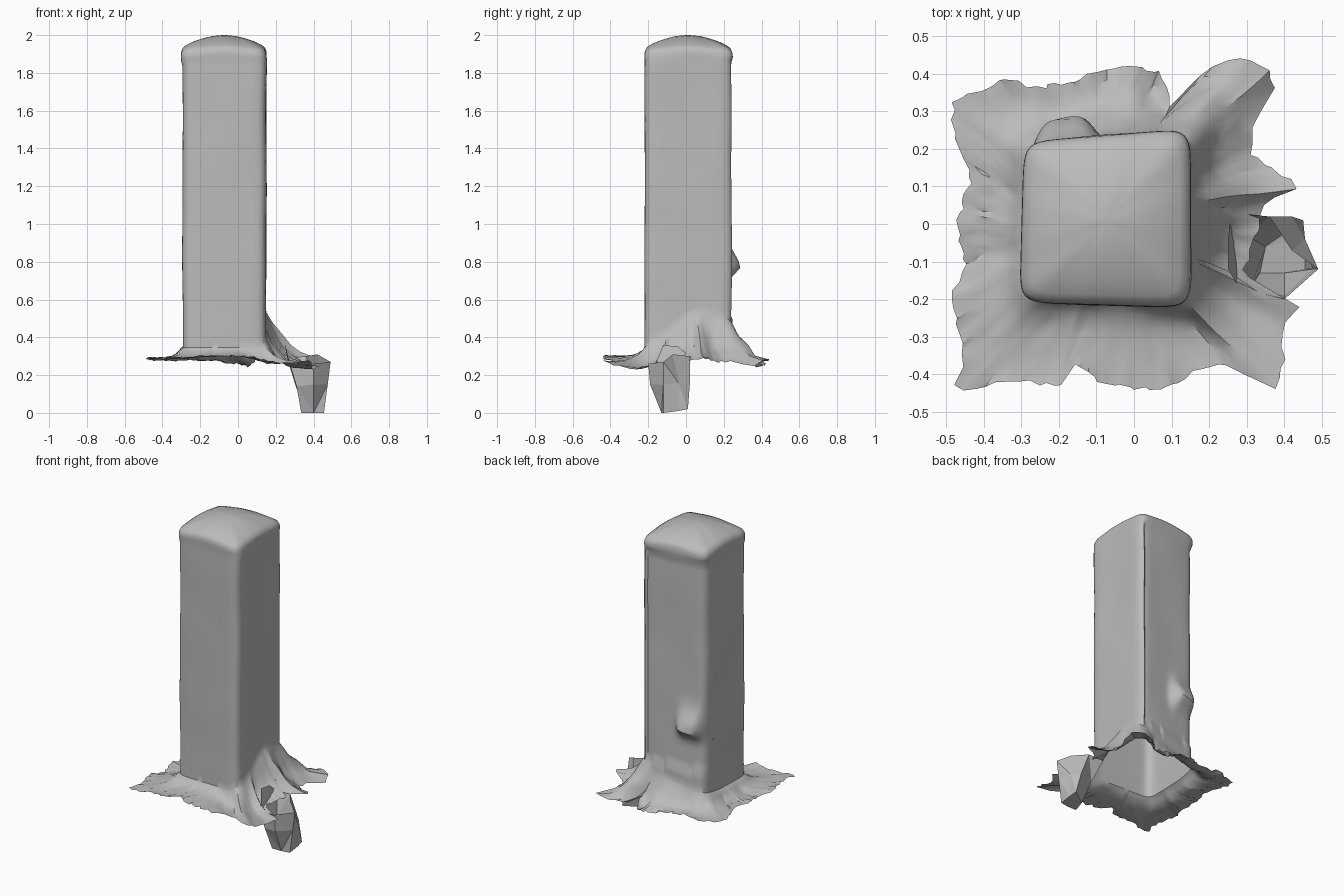
import bpy, bmesh, math, random
from mathutils import Vector, noise

if "Cube" in bpy.data.objects:
    bpy.data.objects.remove(bpy.data.objects["Cube"])

random.seed(4)
N = 144
CX, CY = -0.075, 0.01

stone = bpy.data.materials.new("pale grey stone")
stone.diffuse_color = (0.5, 0.5, 0.5, 1)
stone.use_nodes = True
stone.node_tree.nodes["Principled BSDF"].inputs["Base Color"].default_value = stone.diffuse_color

# ragged outer edge of the ground sheet: x, y, z
EDGE = [
    (.34, .02, .28), (.45, .09, .30), (.34, .06, .28), (.36, .15, .27), (.31, .19, .27),
    (.31, .27, .27), (.38, .35, .25), (.36, .41, .28), (.30, .44, .29), (.20, .42, .27),
    (.14, .37, .26), (.10, .31, .30), (.07, .40, .25), (0, .425, .26), (-.08, .415, .27),
    (-.14, .385, .28), (-.25, .36, .28), (-.35, .385, .28), (-.40, .35, .28), (-.48, .33, .29),
    (-.48, .22, .29), (-.43, .13, .29), (-.47, 0, .29), (-.45, -.12, .28), (-.49, -.20, .29),
    (-.45, -.35, .29), (-.48, -.44, .29), (-.30, -.42, .29), (-.19, -.43, .30), (-.16, -.37, .30),
    (-.07, -.43, .30), (.03, -.44, .30), (.10, -.43, .29), (.17, -.39, .27), (.25, -.37, .26),
    (.38, -.44, .28), (.40, -.34, .24), (.39, -.28, .23), (.44, -.22, .25), (.29, -.14, .26)]


def angle(p):
    return math.atan2(p[1] - CY, p[0] - CX) % (2 * math.pi)


ring = sorted((angle(p), Vector(p)) for p in EDGE)
ring = [(ring[-1][0] - 2 * math.pi, ring[-1][1])] + ring + [(ring[0][0] + 2 * math.pi, ring[0][1])]


def edge_at(a):
    for (a0, p0), (a1, p1) in zip(ring, ring[1:]):
        if a0 <= a <= a1:
            return p0.lerp(p1, (a - a0) / max(a1 - a0, 1e-6))


def section(a, s=1.0):
    """Point of the rounded, slightly skewed square cross-section."""
    c, d = math.cos(a), math.sin(a)
    r = s * (abs(c) ** 9 + abs(d) ** 9) ** (-1 / 9)
    u, v = (c * r + 1) / 2, (d * r + 1) / 2
    front = Vector((-.304, -.208)).lerp(Vector((.15, -.222)), u)
    back = Vector((-.292, .218)).lerp(Vector((.15, .253)), u)
    return front.lerp(back, v)


def foot(a):
    """Height where the ground sheet meets the post, and how sharply it flattens."""
    right = max(0, math.cos(a - .25)) ** 3
    back = max(0, math.sin(a)) ** 3
    return .345 + .19 * right + .07 * back, 5 - 3 * right - 2.2 * back


def post_point(a, z):
    x, y = section(a)
    if z < 1.85:
        x += .009 * max(0, min(1, (-.24 - x) / .04))
    if y > .14:
        # back face: recessed panel, lip on the right edge, broken lump low down
        if .5 < z < 1.85 and x < .115:
            y -= .014
        fall = .05 if z < .77 else .10
        y += .075 * math.exp(-((x + .185) / .085) ** 4 - ((z - .77) / fall) ** 2)
    n = noise.noise_vector(Vector((x * 4, y * 4, z * 3))) * .005
    return Vector((x + n.x, y + n.y, z))


# rows from the ragged edge inward, up the post and over the cap
rows = []
angles = [2 * math.pi * i / N for i in range(N)]
for t in (1, .8, .62, .46, .32, .2, .11, .05):
    row = []
    for a in angles:
        zf, power = foot(a)
        e = edge_at(a)
        s = section(a)
        p = Vector((s.x, s.y, zf)).lerp(e, t)
        # smooth flare, concave towards the edge
        p.z = e.z + (zf - e.z) * (1 - t) ** power
        # crumpled mounds behind and to the right
        weight = max(0, math.cos(a - .9))
        p.z += .05 * math.sin(math.pi * t) * weight * noise.noise(p * 9)
        j = .007 * t
        p += Vector([random.uniform(-j, j) for _ in range(3)])
        row.append(p)
    rows.append(row)

for k in range(41):
    f = k / 40
    rows.append([post_point(a, foot(a)[0] * (1 - f) + 1.87 * f) for a in angles])

# low domed cap
for s, z in ((1.005, 1.895), (1.0, 1.915), (.965, 1.935), (.88, 1.949),
             (.7, 1.968), (.5, 1.983), (.3, 1.994), (.12, 1.999)):
    row = []
    for a in angles:
        p = section(a, s)
        corner = abs(math.sin(2 * a)) ** 3
        row.append(Vector((p.x, p.y, z - .014 * corner * s)))
    rows.append(row)

bm = bmesh.new()
vr = [[bm.verts.new(p) for p in r] for r in rows]
for lo, hi in zip(vr, vr[1:]):
    for i in range(N):
        j = (i + 1) % N
        bm.faces.new((lo[i], lo[j], hi[j], hi[i]))
top = section(0, 0)
tip = bm.verts.new((top.x, top.y, 2.0))
for i in range(N):
    bm.faces.new((vr[-1][i], vr[-1][(i + 1) % N], tip))


def finish(bm, name, smooth):
    me = bpy.data.meshes.new(name)
    bm.to_mesh(me)
    bm.free()
    me.materials.append(stone)
    ob = bpy.data.objects.new(name, me)
    bpy.context.collection.objects.link(ob)
    if smooth:
        bpy.ops.object.select_all(action='DESELECT')
        ob.select_set(True)
        bpy.context.view_layer.objects.active = ob
        bpy.ops.object.shade_smooth_by_angle(angle=math.radians(35))
    return ob


finish(bm, "post_and_ground_sheet", True)

# hanging torn pocket on the right: open box of crumpled walls
rim = [(.28, -.17, .24), (.40, -.20, .26), (.49, -.12, .27), (.42, -.07, .31), (.36, .02, .30), (.26, .03, .29)]
mid = [(.31, -.17, .14), (.40, -.19, .15), (.475, -.12, .15), (.455, -.04, .16), (.42, .02, .15), (.30, -.03, .16)]
low = [(.335, -.13, 0), (.40, -.13, 0), (.455, -.12, 0), (.455, -.04, .01), (.45, .01, .02), (.35, -.06, .01)]
bm = bmesh.new()
loops = [[bm.verts.new(p) for p in r] for r in (low, mid, rim)]
for lo, hi in zip(loops, loops[1:]):
    for i in range(6):
        j = (i + 1) % 6
        bm.faces.new((lo[i], lo[j], hi[j], hi[i]))
bm.faces.new(loops[0][::-1])
# upright torn scrap joining the pocket to the slope
r = loops[2]
scrap = [bm.verts.new(p) for p in ((.25, -.04, .35), (.25, -.12, .36))]
bm.faces.new((r[0], r[5], scrap[0], scrap[1]))
bmesh.ops.triangulate(bm, faces=bm.faces[:])
finish(bm, "torn_pocket", False)
